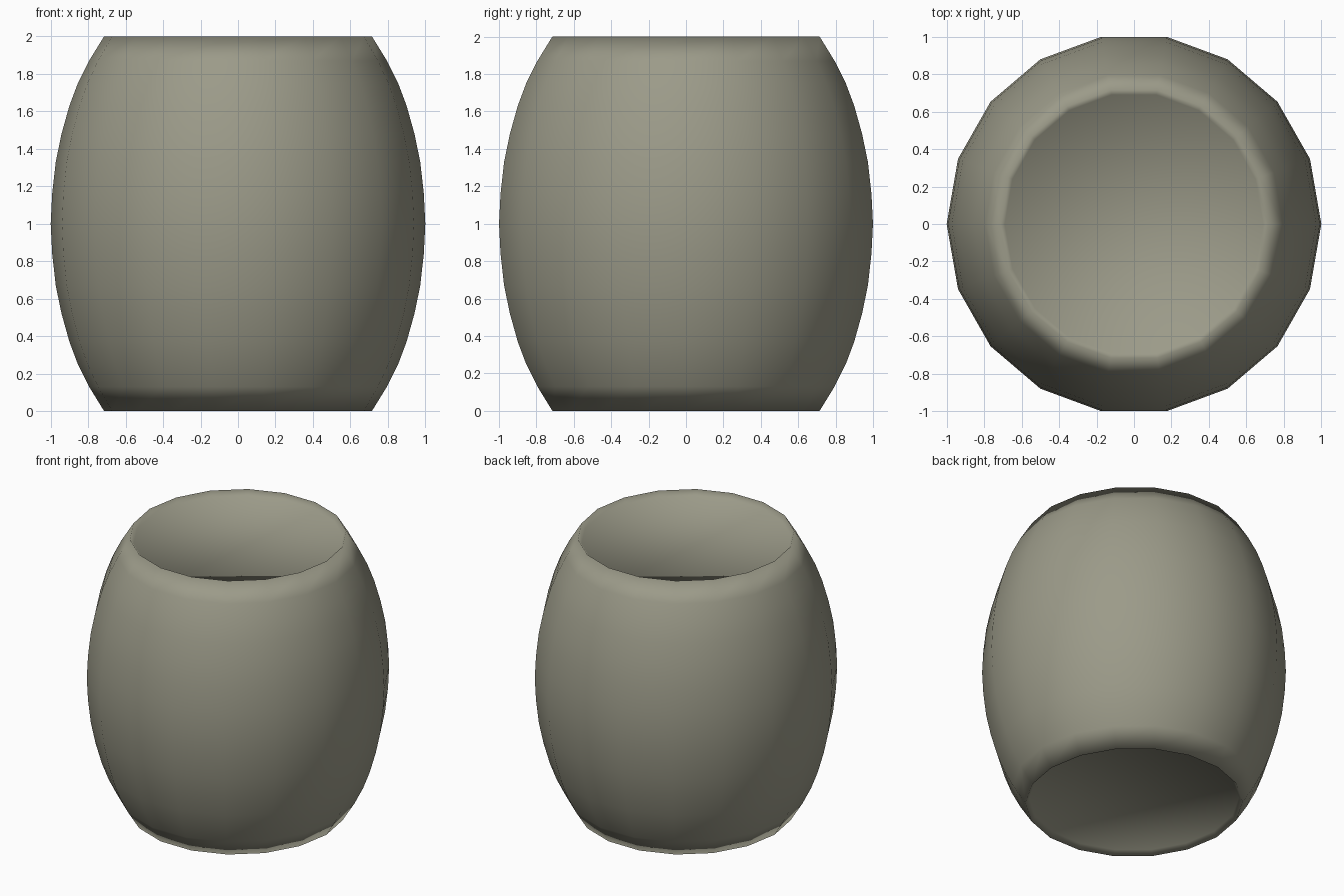
import bpy, bmesh, math

if "Cube" in bpy.data.objects:
    bpy.data.objects.remove(bpy.data.objects["Cube"])

SIDES = 18

# Half of the barrel profile: (radius, height above or below the middle)
half = [(1.0, 0.0), (0.992, 0.16), (0.973, 0.33), (0.942, 0.48),
        (0.90, 0.63), (0.855, 0.75), (0.795, 0.87), (0.715, 1.0)]
lid = [(0.69, 0.965)]  # shallow recessed lid

upper = half + lid
profile = [(r, 1 - h) for r, h in reversed(upper[1:])] + [(r, 1 + h) for r, h in upper]

# Barrel: stacked rings bridged with quads, closed with recessed lids
bm = bmesh.new()
rings = []
for r, z in profile:
    ring = []
    for i in range(SIDES):
        a = 2 * math.pi * i / SIDES
        ring.append(bm.verts.new((r * math.cos(a), r * 1.015 * math.sin(a), z)))
    rings.append(ring)
for low, high in zip(rings, rings[1:]):
    for i in range(SIDES):
        j = (i + 1) % SIDES
        bm.faces.new((low[i], low[j], high[j], high[i]))
bm.faces.new(list(reversed(rings[0])))
bm.faces.new(rings[-1])
for f in bm.faces:
    f.smooth = True

mesh = bpy.data.meshes.new("barrel")
bm.to_mesh(mesh)
bm.free()

# Weathered grey-green paint
mat = bpy.data.materials.new("grey olive")
mat.diffuse_color = (0.33, 0.325, 0.25, 1)
mat.use_nodes = True
mat.node_tree.nodes["Principled BSDF"].inputs["Base Color"].default_value = mat.diffuse_color
mesh.materials.append(mat)

barrel = bpy.data.objects.new("barrel", mesh)
bpy.context.collection.objects.link(barrel)
